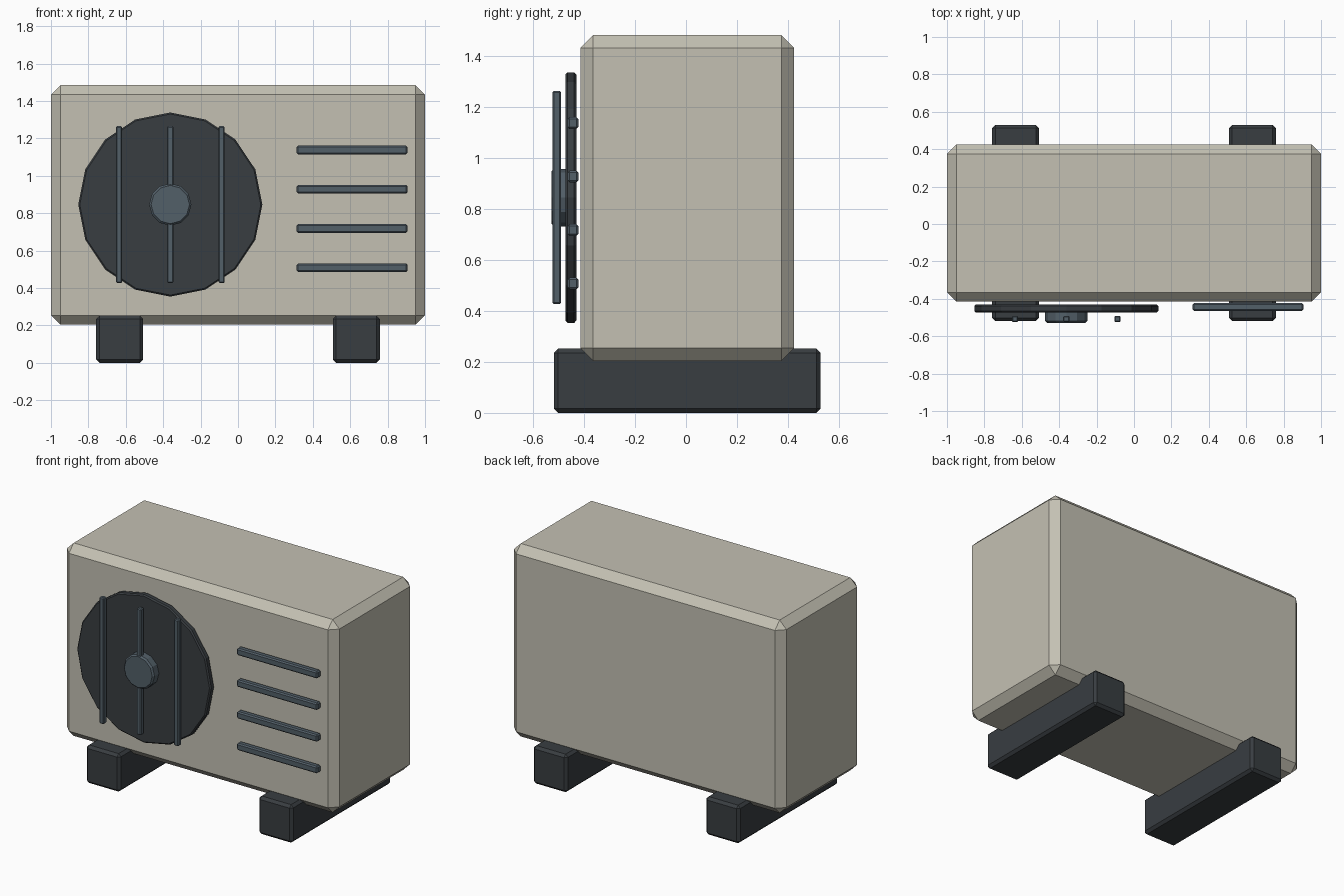
import bpy, bmesh
from math import radians
from mathutils import Matrix

if "Cube" in bpy.data.objects:
    bpy.data.objects.remove(bpy.data.objects["Cube"])


def material(name, rgb):
    m = bpy.data.materials.new(name)
    m.diffuse_color = (*rgb, 1)
    m.use_nodes = True
    m.node_tree.nodes["Principled BSDF"].inputs["Base Color"].default_value = m.diffuse_color
    return m


CASE = material("warm_grey", (0.55, 0.53, 0.45))
DARK = material("dark_grey", (0.04, 0.047, 0.053))
SLATE = material("slate_grey", (0.085, 0.115, 0.14))


def finish(name, bm, loc, mat, bevel):
    """Turn a bmesh into an object with a flat single-segment chamfer."""
    me = bpy.data.meshes.new(name)
    bm.to_mesh(me)
    bm.free()
    me.materials.append(mat)
    ob = bpy.data.objects.new(name, me)
    ob.location = loc
    bpy.context.collection.objects.link(ob)
    mod = ob.modifiers.new("chamfer", 'BEVEL')
    mod.width = bevel
    mod.segments = 1
    mod.limit_method = 'ANGLE'
    mod.angle_limit = radians(40)
    return ob


def box(name, loc, size, mat, bevel):
    bm = bmesh.new()
    bmesh.ops.create_cube(bm, size=1)
    bmesh.ops.scale(bm, vec=size, verts=bm.verts)
    return finish(name, bm, loc, mat, bevel)


def disc(name, loc, radius, depth, sides, mat, bevel):
    bm = bmesh.new()
    bmesh.ops.create_cone(bm, cap_ends=True, segments=sides,
                          radius1=radius, radius2=radius, depth=depth)
    bmesh.ops.rotate(bm, matrix=Matrix.Rotation(radians(90), 3, 'X'), verts=bm.verts)
    return finish(name, bm, loc, mat, bevel)


# Casing
box("casing", (0, 0.005, 0.844), (2.0, 0.84, 1.28), CASE, 0.05)

# Support feet running front to back
for side, x in (("left", -0.633), ("right", 0.633)):
    box(side + "_foot", (x, 0.005, 0.126), (0.25, 1.048, 0.252), DARK, 0.017)

# Fan plate, hub and vertical guard bars
FX, FZ = -0.362, 0.846
disc("fan_plate", (FX, -0.452, FZ), 0.492, 0.042, 16, DARK, 0.008)
disc("fan_hub", (FX, -0.494, FZ), 0.113, 0.07, 12, SLATE, 0.01)
for i in (-1, 0, 1):
    box(f"guard_bar_{i + 2}", (FX + i * 0.274, -0.508, FZ),
        (0.034, 0.034, 0.838), SLATE, 0.006)

# Horizontal vent slats
for i in range(4):
    box(f"vent_slat_{i + 1}", (0.61, -0.444, 0.508 + i * 0.21),
        (0.592, 0.042, 0.047), SLATE, 0.008)
